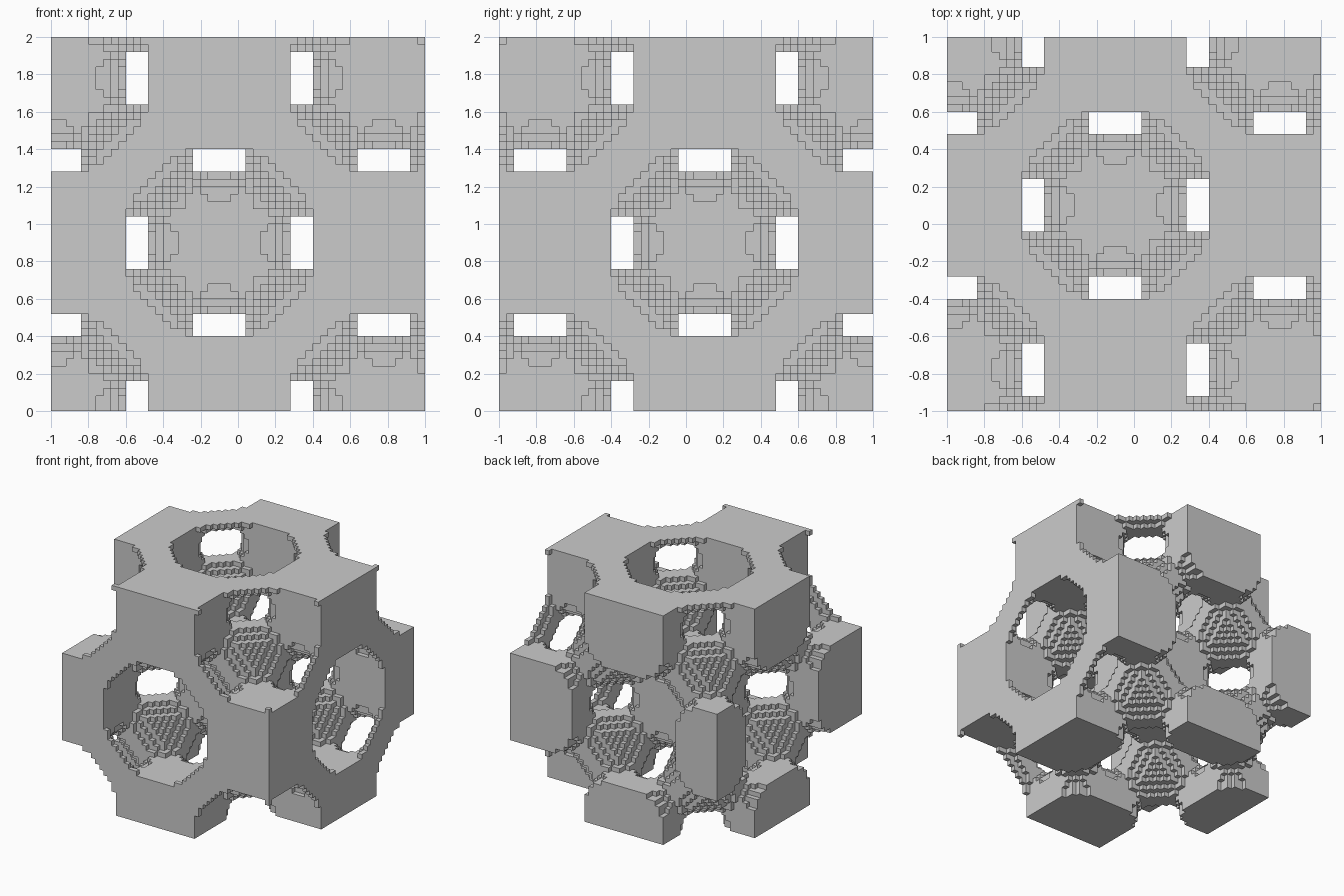
import bpy
import bmesh
from math import cos, tau

if "Cube" in bpy.data.objects:
    bpy.data.objects.remove(bpy.data.objects["Cube"])

N = 50            # blocks per side
SIZE = 2.0 / N    # block edge length
PERIOD = 44       # blocks per repeat of the lattice

# One period of cosines drives the repeating lattice
C1 = [cos(tau * i / PERIOD) for i in range(N)]
C2 = [cos(2 * tau * i / PERIOD) for i in range(N)]


def is_solid(i, j, k):
    """Cubic cells joined by eight-way corner nodes (a periodic minimal surface)."""
    a, b, c = C2[i], C2[j], C2[k]
    return 4 * C1[i] * C1[j] * C1[k] - (a * b + b * c + c * a) < 0


# Depth runs from the back (+y) to the front, so flip j when filling the grid
cells = {(i, N - 1 - j, k)
         for i in range(N) for j in range(N) for k in range(N)
         if is_solid(i, j, k)}

# Outward direction and the matching corner loop for each block side
SIDES = []
for axis in range(3):
    u, v = (axis + 1) % 3, (axis + 2) % 3
    for sign in (1, -1):
        loop = []
        for du, dv in ((0, 0), (1, 0), (1, 1), (0, 1))[::sign]:
            corner = [0, 0, 0]
            corner[axis] = max(sign, 0)
            corner[u], corner[v] = du, dv
            loop.append(tuple(corner))
        step = [0, 0, 0]
        step[axis] = sign
        SIDES.append((tuple(step), loop))

# Skin only the exposed block sides
bm = bmesh.new()
verts = {}


def vert(p):
    if p not in verts:
        verts[p] = bm.verts.new((p[0] * SIZE - 1, p[1] * SIZE - 1, p[2] * SIZE))
    return verts[p]


for x, y, z in sorted(cells):
    for (sx, sy, sz), loop in SIDES:
        if (x + sx, y + sy, z + sz) not in cells:
            bm.faces.new([vert((x + a, y + b, z + c)) for a, b, c in loop])

mesh = bpy.data.meshes.new("block_lattice")
bm.to_mesh(mesh)
bm.free()
lattice = bpy.data.objects.new("block_lattice", mesh)
bpy.context.collection.objects.link(lattice)
